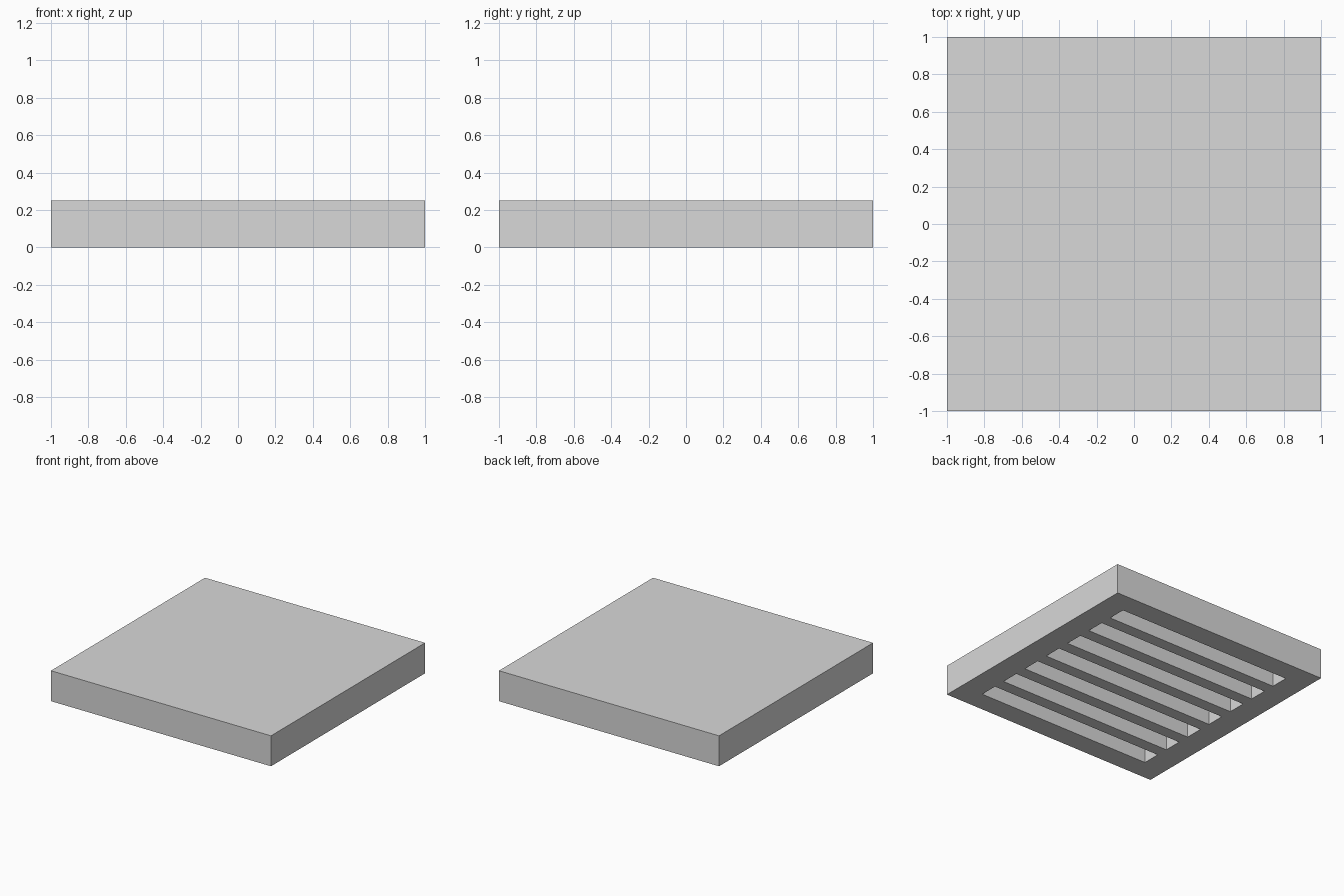
import bpy
import bmesh
from mathutils import Matrix

SIZE, HEIGHT = 2.0, 0.25
SLOTS, PITCH = 7, 0.25
SLOT_WIDTH, SLOT_LENGTH, SLOT_DEPTH = 0.15, 1.6, 0.2

default = bpy.data.objects.get("Cube")
if default:
    bpy.data.objects.remove(default, do_unlink=True)


def boxes(name, centres, size):
    """One object holding equal boxes at the given centres."""
    bm = bmesh.new()
    for centre in centres:
        matrix = Matrix.Translation(centre) @ Matrix.Diagonal((*size, 1))
        bmesh.ops.create_cube(bm, size=1, matrix=matrix)
    mesh = bpy.data.meshes.new(name)
    bm.to_mesh(mesh)
    bm.free()
    obj = bpy.data.objects.new(name, mesh)
    bpy.context.collection.objects.link(obj)
    return obj


# Plain grey material
grey = bpy.data.materials.new("light_grey")
colour = (0.69, 0.69, 0.69, 1)
grey.diffuse_color = colour
grey.use_nodes = True
grey.node_tree.nodes["Principled BSDF"].inputs["Base Color"].default_value = colour

# Square slab
slab = boxes("slotted_slab", [(0, 0, HEIGHT / 2)], (SIZE, SIZE, HEIGHT))
slab.data.materials.append(grey)

# Blind slots running side to side, cut up into the underside
centres = [(0, (i - (SLOTS - 1) / 2) * PITCH, 0) for i in range(SLOTS)]
cutter = boxes("slot_cutter", centres, (SLOT_LENGTH, SLOT_WIDTH, 2 * SLOT_DEPTH))
cutter.data.materials.append(grey)
cutter.hide_render = True
cutter.hide_viewport = True

cut = slab.modifiers.new("underside_slots", 'BOOLEAN')
cut.operation = 'DIFFERENCE'
cut.solver = 'EXACT'
cut.object = cutter

# Bake the cut into the slab and drop the helper
bpy.context.view_layer.update()
depsgraph = bpy.context.evaluated_depsgraph_get()
result = bpy.data.meshes.new_from_object(slab.evaluated_get(depsgraph))
slab.modifiers.clear()
slab.data = result
bpy.data.objects.remove(cutter, do_unlink=True)
